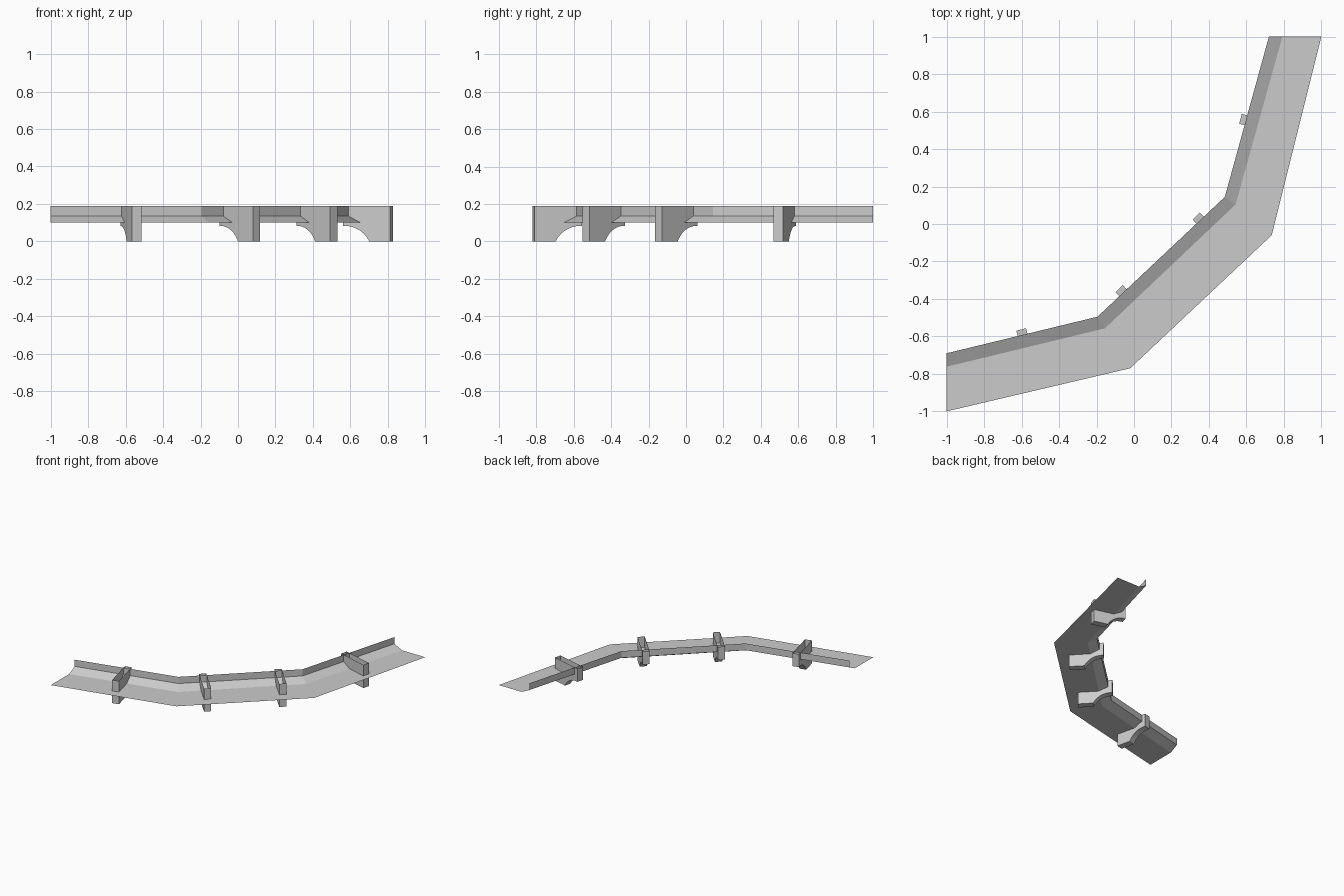
import bpy, math
from mathutils import Vector

if "Cube" in bpy.data.objects:
    bpy.data.objects.remove(bpy.data.objects["Cube"])

grey = bpy.data.materials.new("plain grey")
grey.diffuse_color = (0.6, 0.6, 0.6, 1)
grey.use_nodes = True
grey.node_tree.nodes["Principled BSDF"].inputs["Base Color"].default_value = grey.diffuse_color

DECK_Z, BEND_Z, TOP_Z = 0.1, 0.135, 0.19

# Plan lines of the bent walkway, from one end to the other
wall_line = [(-1, -0.69), (-0.195, -0.495), (0.485, 0.145), (0.72, 1)]
bend_line = [(-1, -0.762), (-0.155, -0.557), (0.543, 0.105), (0.792, 1)]
edge_line = [(-1, -1), (-0.02, -0.77), (0.735, -0.06), (1, 1)]


def add_mesh(name, verts, faces):
    mesh = bpy.data.meshes.new(name)
    mesh.from_pydata(verts, [], faces)
    mesh.materials.append(grey)
    obj = bpy.data.objects.new(name, mesh)
    bpy.context.collection.objects.link(obj)
    return obj


# Thin sheet: flat deck, sloped kerb and low upright wall
rows = [(edge_line, DECK_Z), (bend_line, DECK_Z), (wall_line, BEND_Z), (wall_line, TOP_Z)]
verts = [(x, y, z) for line, z in rows for x, y in line]
faces = [(r * 4 + i, r * 4 + i + 1, r * 4 + i + 5, r * 4 + i + 4)
         for r in range(3) for i in range(3)]
add_mesh("deck_and_wall", verts, faces)

# Bracket side profile (distance out from wall, height), with a concave arc below
BACK, FRONT, HALF = -0.03, 0.23, 0.027
ARC_START, ARC_END, LIP_Z = -0.02, 0.115, 0.083
du = ARC_END - ARC_START
radius = (du * du + LIP_Z * LIP_Z) / (2 * LIP_Z)
sweep = math.asin(du / radius)
profile = [(BACK, TOP_Z), (BACK, LIP_Z)]
for k in range(7):
    a = sweep * k / 6
    profile.append((ARC_START + radius * math.sin(a), LIP_Z - radius * (1 - math.cos(a))))
profile += [(FRONT, 0), (FRONT, TOP_Z)]


def add_bracket(name, segment, t):
    """Open-topped bracket crossing the wall at fraction t of a wall segment."""
    a, b = Vector(wall_line[segment]), Vector(wall_line[segment + 1])
    along = (b - a).normalized()
    out = Vector((along.y, -along.x))
    base = a.lerp(b, t)
    n = len(profile)
    verts = []
    for side in (-HALF, HALF):
        for u, z in profile:
            p = base + out * u + along * side
            verts.append((p.x, p.y, z))
    faces = [(i, i + n, i + n + 1, i + 1) for i in range(n - 1)]
    faces += [tuple(range(n)), tuple(reversed(range(n, 2 * n)))]
    add_mesh(name, verts, faces)


# Four brackets along the wall
for i, (segment, t) in enumerate([(0, 0.503), (1, 0.2), (1, 0.806), (2, 0.478)]):
    add_bracket(f"bracket_{i + 1}", segment, t)
